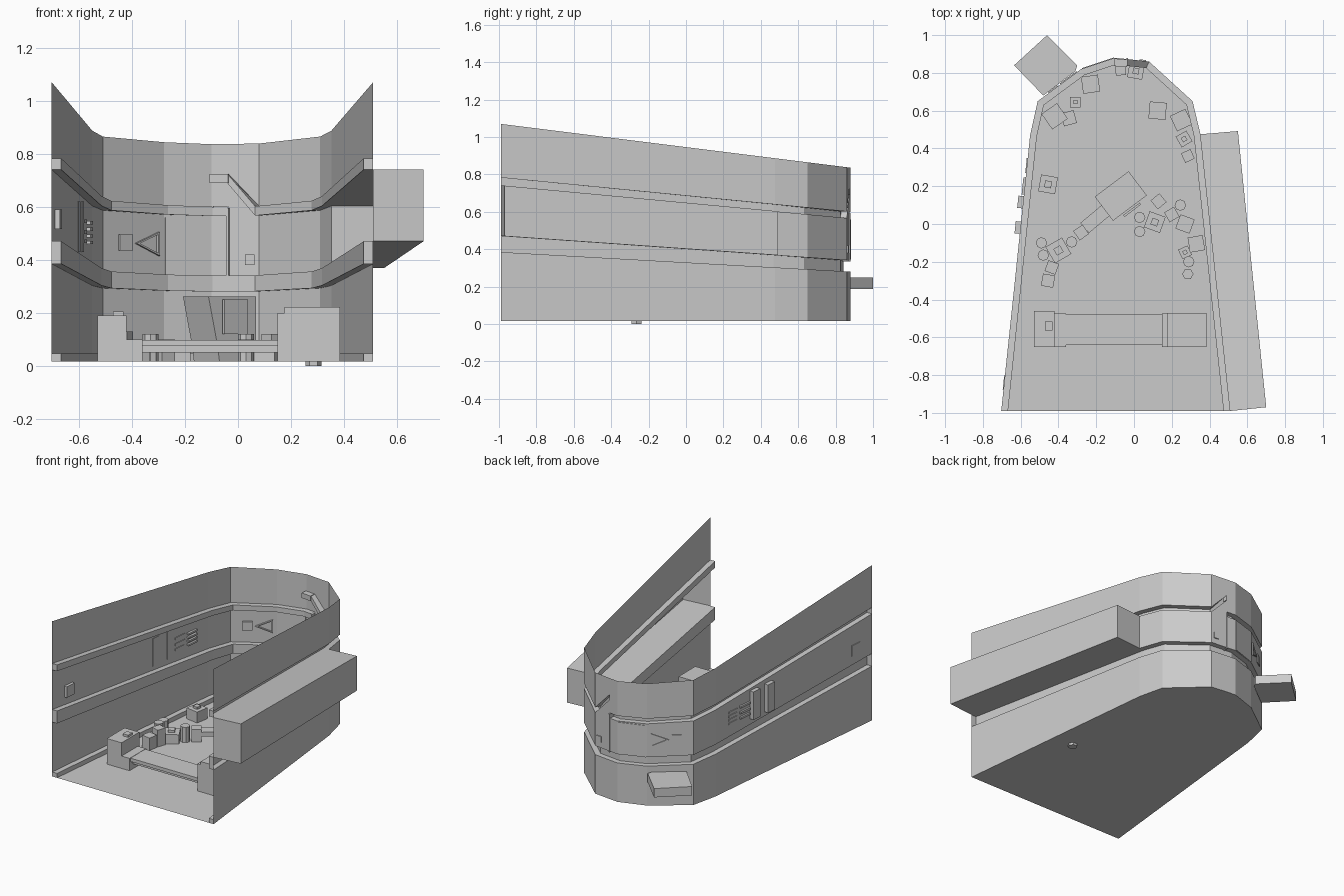
import bpy, math
from mathutils import Vector, Matrix

if "Cube" in bpy.data.objects:
    bpy.data.objects.remove(bpy.data.objects["Cube"])

def mesh(name, verts, faces):
    me = bpy.data.meshes.new(name)
    me.from_pydata([tuple(v) for v in verts], [], faces)
    me.validate()
    ob = bpy.data.objects.new(name, me)
    bpy.context.collection.objects.link(ob)
    return ob

def prism(name, pts, z0, z1):
    n = len(pts)
    v = [(x, y, z0) for x, y in pts] + [(x, y, z1) for x, y in pts]
    f = [list(range(n))[::-1], list(range(n, 2 * n))]
    f += [[i, (i + 1) % n, n + (i + 1) % n, n + i] for i in range(n)]
    return mesh(name, v, f)

def box(name, x, y, sx, sy, z0, z1, deg=0):
    c, s = math.cos(math.radians(deg)), math.sin(math.radians(deg))
    pts = [(x + c * a * sx / 2 - s * b * sy / 2, y + s * a * sx / 2 + c * b * sy / 2)
           for a, b in ((-1, -1), (1, -1), (1, 1), (-1, 1))]
    return prism(name, pts, z0, z1)

def ngon(name, x, y, r, n, z0, z1, rot=0):
    return prism(name, [(x + r * math.cos(rot + 2 * math.pi * i / n),
                         y + r * math.sin(rot + 2 * math.pi * i / n)) for i in range(n)], z0, z1)

# Hull plan, running from front left round the bow to front right
plan = [(-.703, -.99), (-.55, .47), (-.51, .65), (-.28, .82), (-.1, .88),
        (-.035, .873), (.08, .86), (.31, .65), (.352, .475), (.51, -.99)]
FLOOR = .016

def inset_plan(d):
    out = []
    P = [Vector(p) for p in plan]
    for i, p in enumerate(P):
        ns = []
        for a, b in ((i - 1, i), (i, i + 1)):
            if a >= 0 and b < len(P):
                t = (P[b] - P[a]).normalized()
                ns.append(Vector((t.y, -t.x)))
        m = sum(ns, Vector((0, 0))).normalized()
        q = p + m * d / m.dot(ns[0])
        if i in (0, len(P) - 1):
            q.y = p.y
        out.append(q)
    return out

inner = inset_plan(.036)

# Heights at front and bow; True marks the channel pushed inward
levels = [((.016, .016), 0), ((.385, .28), 0), ((.385, .28), 1), ((.47, .34), 1), ((.47, .34), 0),
          ((.74, .565), 0), ((.74, .565), 1), ((.783, .60), 1), ((.783, .60), 0), ((1.07, .836), 0)]

def height(k, y):
    a, b = levels[k][0]
    return a + (b - a) * (y + .99) / 1.87

# Wall columns; the upper channel jumps up beside the bow hatch
cols = [(i, 0) for i in range(6)] + [(5, .122)] + [(i, 0) for i in range(6, 10)]
verts, faces = [], []
N = len(levels)
for i, lift in cols:
    for k in range(N):
        x, y = inner[i] if levels[k][1] else plan[i]
        verts.append((x, y, height(k, plan[i][1]) + (lift if 5 <= k <= 8 else 0)))
for c in range(len(cols) - 1):
    if cols[c][0] == cols[c + 1][0]:
        continue
    for k in range(N - 1):
        if c == len(cols) - 2 and k == 4:
            continue          # side bay opens here
        a = c * N + k
        faces.append([a, a + 1, a + N + 1, a + N])
for base in (0, (len(cols) - 1) * N):   # channel end caps
    for k in (1, 5):
        faces.append([base + k, base + k + 1, base + k + 2, base + k + 3])
mesh("hull_wall", verts, faces)
mesh("floor", [(x, y, FLOOR) for x, y in plan], [list(range(len(plan)))])

# Low kerb where the wall meets the floor
kv, kf = [], []
for p, q in zip(plan, inner):
    kv += [(p[0], p[1], .046), (q[0], q[1], .046), (q[0], q[1], FLOOR), (p[0], p[1], FLOOR)]
for i in range(len(plan) - 1):
    kf += [[4 * i + k, 4 * i + k + 1, 4 * i + k + 5, 4 * i + k + 4] for k in (0, 1)]
kf += [[0, 1, 2, 3], [len(kv) - 4 + k for k in range(4)]]
mesh("floor_kerb", kv, kf)

# Side bay pushed out of the right wall, open to the inside
a, b = plan[8], plan[9]
sv = []
for (x, y), (ox, oy) in ((a, (.55, .492)), (b, (.70, -.97))):
    lo, hi = height(4, y), height(5, y)
    sv += [(x, y, lo), (ox, oy, lo), (ox, oy, hi), (x, y, hi)]
mesh("side_bay", sv, [[0, 1, 5, 4], [1, 2, 6, 5], [2, 3, 7, 6], [0, 1, 2, 3], [4, 5, 6, 7]])

# Rear chute and raised channel stub at the bow
prism("rear_chute", [(-.48, .68), (-.31, .81), (-.3, .84), (-.46, 1.0), (-.635, .84)], .188, .248)
box("channel_stub", -.07, .853, .07, .04, .69, .724, -5)

def wall_box(name, seg, t, z, w, h, out, inn):
    """Block set through a wall segment at fraction t."""
    p, q = Vector(plan[seg]), Vector(plan[seg + 1])
    d = (q - p).normalized()
    n = Vector((-d.y, d.x))
    c = p + (q - p) * t
    pts = [c - d * w / 2 - n * inn, c + d * w / 2 - n * inn,
           c + d * w / 2 + n * out, c - d * w / 2 + n * out]
    return prism(name, [tuple(v) for v in pts], z - h / 2, z + h / 2)

def left_t(y):
    return (y + .99) / 1.46

# Details on the left wall
wall_box("wall_hatch", 0, left_t(-.84), .553, .075, .075, .004, .02)
for y in (-.02, .115):
    wall_box("wall_slot", 0, left_t(y), .525, .065, .19, .028, .003)
for z in (.47, .505, .545):
    wall_box("wall_vent", 0, left_t(.2), z, .09, .014, .012, .004)
for z in (.465, .49, .515, .54):
    wall_box("wall_vent", 0, left_t(.31), z, .08, .012, .005, .015)

# Bow details: switch box, triangle frame, hatch edge, small box
wall_box("bow_switch", 2, .36, .465, .06, .06, .006, .012)
p, q = Vector(plan[2]), Vector(plan[3])
d = (q - p).normalized()
n = Vector((d.y, -d.x))
def on_wall(s, z, off):
    v = p + d * s + n * off
    return (v.x, v.y, z)
tri = [(.15, .462), (.26, .505), (.26, .415)]
mid = Vector((.223, .461))
for i in range(3):
    A, B = Vector(tri[i]), Vector(tri[(i + 1) % 3])
    c2, d2 = A.lerp(mid, .22), B.lerp(mid, .22)
    ring = [A, B, d2, c2]
    v = [on_wall(r.x, r.y, o) for o in (-.006, .012) for r in ring]
    mesh("triangle_frame", v, [[0, 1, 2, 3], [4, 5, 6, 7]] +
         [[j, (j + 1) % 4, 4 + (j + 1) % 4, 4 + j] for j in range(4)])
wall_box("bow_hatch", 3, .5, .452, .18, .215, .004, .004)
wall_box("hatch_edge", 4, .98, .465, .01, .26, .005, .035)
wall_box("bow_sensor", 5, .7, .40, .035, .04, .006, .012)

# Front bench between two end cabinets
box("left_cabinet", -.475, -.555, .11, .19, FLOOR, .19)
box("left_cabinet_step", -.39, -.562, .06, .176, FLOOR, .1)
box("cabinet_knob", -.452, -.54, .04, .045, .19, .205)
box("right_cabinet", .28, -.56, .21, .18, FLOOR, .222)
box("right_cabinet_step", .162, -.562, .026, .176, FLOOR, .2)
box("bench_top", -.1, -.56, .52, .16, .075, .098)
box("bench_base", -.1, -.55, .52, .13, .05, .075)

# Slanted console with desk
c = Matrix.Translation((-.07, .148, 0)) @ Matrix.Rotation(math.radians(37), 4, 'Z')
prof = [(-.06, FLOOR), (.112, FLOOR), (.112, .262), (-.112, .262), (-.07, .08)]
v = [c @ Vector((u, w, z)) for w in (-.08, .08) for u, z in prof]
mesh("console", v, [[0, 1, 2, 3, 4], [9, 8, 7, 6, 5]] +
     [[i, (i + 1) % 5, 5 + (i + 1) % 5, 5 + i] for i in range(5)])
box("console_screen", -.01, .075, .11, .012, .12, .25, 37)
box("console_desk", -.2, .03, .16, .07, .05, .08, 40)

# Drums on the deck
for x, y, h in ((.03, .035, .12), (.03, -.04, .1), (.245, .1, .1), (.29, -.2, .11), (-.49, -.1, .12),
                (-.48, -.165, .13), (-.33, -.095, .12)):
    ngon("drum", x, y, .03, 8, FLOOR, h)
ngon("sunk_drum", .285, -.265, .03, 6, 0, .08)

# Crates: x, y, size, top height, turn
crates = [(.13, .12, .06, .12, 40), (.11, .01, .09, .08, -20), (.27, 0, .08, .07, -20),
          (.33, -.105, .08, .06, 10), (.27, -.15, .055, .12, 25), (.2, .05, .06, .09, 30),
          (-.28, -.045, .06, .1, 35), (-.4, -.14, .1, .08, 30), (-.435, -.23, .06, .13, -20),
          (-.455, -.3, .065, .1, -10), (-.455, .21, .09, .09, -10), (-.42, .57, .1, .06, 35),
          (-.345, .56, .07, .05, 15), (-.31, .645, .055, .09, 0), (-.23, .74, .09, .08, 8),
          (-.07, .815, .055, .1, 3), (.01, .81, .08, .07, -10), (.125, .6, .09, .08, -5),
          (.25, .55, .09, .06, 25), (.265, .45, .065, .09, 30), (.285, .36, .055, .1, 25)]
for i, (x, y, s, h, r) in enumerate(crates):
    box("crate", x, y, s, s, FLOOR, h, r)
    if i % 3 == 1:
        box("crate_lid", x, y, s * .4, s * .4, h, h + .015, r)
